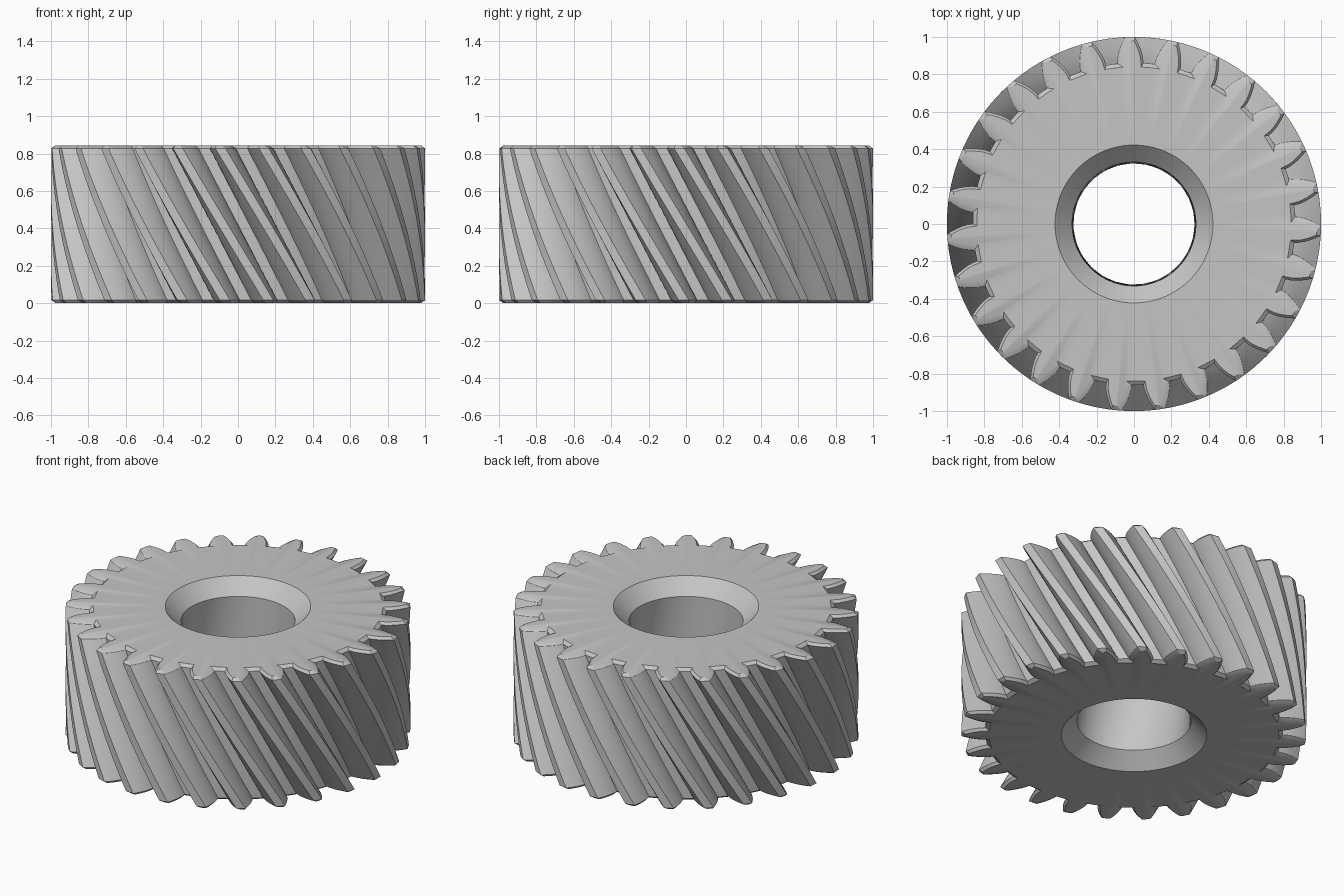
import bpy
import bmesh
from math import sin, cos, tan, pi, acos, radians
from mathutils import Vector, Matrix

cube = bpy.data.objects.get("Cube")
if cube:
    bpy.data.objects.remove(cube)

TEETH = 27
HEIGHT = 0.844
TIP_R, PITCH_R, ROOT_R, BASE_R = 1.0, 0.94, 0.862, 0.8665
BORE_R, SINK_R = 0.331, 0.422
EDGE_IN, EDGE_Z = 0.022, 0.016      # bevel round the tooth ends
TWIST = radians(29.2)
TOP_PHASE = radians(90.7)           # a tooth centre on the top face
FLANK_STEPS = 6
LAYERS = 28


def involute(r):
    a = acos(min(1, BASE_R / r))
    return tan(a) - a


def half_angle(r):
    """Half the angular thickness of a tooth at radius r."""
    return pi / (2 * TEETH) + involute(PITCH_R) - involute(max(r, BASE_R))


def polar(r, a):
    return Vector((r * cos(a), r * sin(a)))


# Tooth outline, counterclockwise
radii = [ROOT_R + (TIP_R - ROOT_R) * i / (FLANK_STEPS - 1) for i in range(FLANK_STEPS)]
tooth = [(ROOT_R, -pi / TEETH)]
tooth += [(r, -half_angle(r)) for r in radii]
tooth += [(TIP_R, 0)]
tooth += [(r, half_angle(r)) for r in reversed(radii)]
outline = [polar(r, a + 2 * pi * t / TEETH) for t in range(TEETH) for r, a in tooth]


def inset(points, d):
    """Move a closed outline inward by d with mitred corners."""
    result = []
    for i, p in enumerate(points):
        e1 = (p - points[i - 1]).normalized()
        e2 = (points[(i + 1) % len(points)] - p).normalized()
        n1, n2 = Vector((-e1.y, e1.x)), Vector((-e2.y, e2.x))
        result.append(p + (n1 + n2) * (d / max(0.4, 1 + n1.dot(n2))))
    return result


small = inset(outline, EDGE_IN)


def circle(r):
    return [p.normalized() * r for p in small]


# Cross-section rings, up the outside and back down the bore
sink = SINK_R - BORE_R
rings = [(small, 0)]
for i in range(LAYERS + 1):
    rings.append((outline, EDGE_Z + (HEIGHT - 2 * EDGE_Z) * i / LAYERS))
rings.append((small, HEIGHT))
rings += [(circle(SINK_R), HEIGHT), (circle(BORE_R), HEIGHT - sink),
          (circle(BORE_R), sink), (circle(SINK_R), 0)]

bm = bmesh.new()
loops = []
for points, z in rings:
    # Inner rings stay aligned with the nearest end face
    turn = Matrix.Rotation(TOP_PHASE + TWIST * (1 - z / HEIGHT), 2)
    loops.append([bm.verts.new((*(turn @ p), z)) for p in points])
for k, lower in enumerate(loops):
    upper = loops[(k + 1) % len(loops)]
    for i in range(len(lower)):
        j = (i + 1) % len(lower)
        bm.faces.new((lower[i], lower[j], upper[j], upper[i]))
bmesh.ops.recalc_face_normals(bm, faces=bm.faces)

mesh = bpy.data.meshes.new("helical_gear")
bm.to_mesh(mesh)
bm.free()
gear = bpy.data.objects.new("helical_gear", mesh)
bpy.context.collection.objects.link(gear)

# Plain grey metal
grey = bpy.data.materials.new("grey_metal")
grey.use_nodes = True
colour = (0.56, 0.56, 0.56, 1)
grey.diffuse_color = colour
grey.node_tree.nodes["Principled BSDF"].inputs["Base Color"].default_value = colour
mesh.materials.append(grey)

bpy.ops.object.select_all(action="DESELECT")
gear.select_set(True)
bpy.context.view_layer.objects.active = gear
bpy.ops.object.shade_smooth_by_angle(angle=radians(28))
